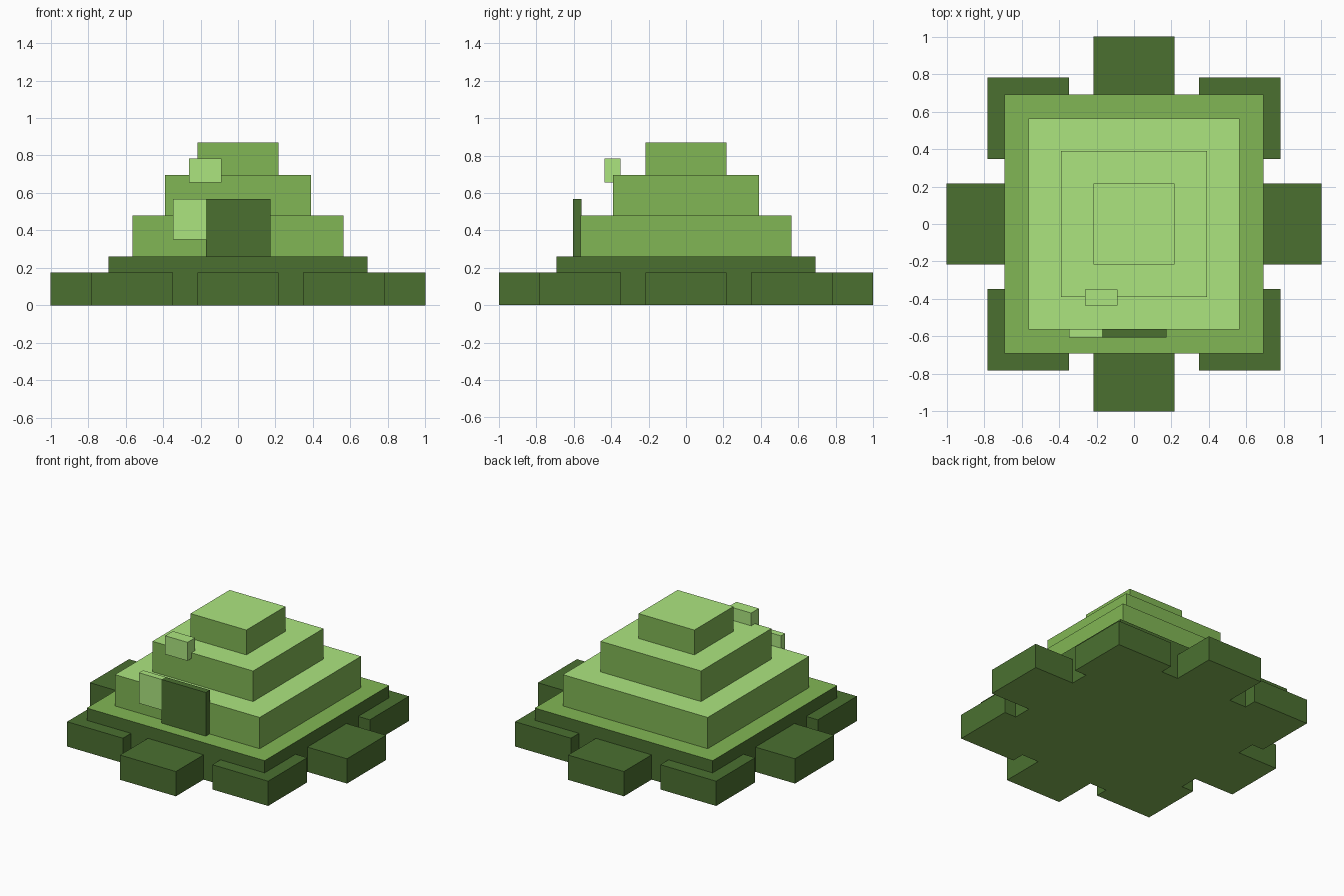
import bpy
import bmesh
from mathutils import Vector

if "Cube" in bpy.data.objects:
    bpy.data.objects.remove(bpy.data.objects["Cube"], do_unlink=True)


def make_material(name, rgb):
    mat = bpy.data.materials.new(name)
    mat.use_nodes = True
    colour = (*rgb, 1.0)
    mat.diffuse_color = colour
    mat.node_tree.nodes["Principled BSDF"].inputs["Base Color"].default_value = colour
    return mat


dark = make_material("dark green", (0.070, 0.163, 0.030))
mid = make_material("leaf green", (0.222, 0.47, 0.090))
light = make_material("pale green", (0.414, 0.783, 0.213))


def box(name, low, high, side, top=None, bottom=None):
    """Box between two corners, with optional colours for its top and bottom."""
    low, high = Vector(low), Vector(high)
    bm = bmesh.new()
    bmesh.ops.create_cube(bm, size=1)
    bmesh.ops.scale(bm, vec=high - low, verts=bm.verts)
    bmesh.ops.translate(bm, vec=(low + high) / 2, verts=bm.verts)
    bm.normal_update()
    for face in bm.faces:
        if face.normal.z > 0.5:
            face.material_index = 1
        elif face.normal.z < -0.5:
            face.material_index = 2
    mesh = bpy.data.meshes.new(name)
    bm.to_mesh(mesh)
    bm.free()
    for mat in (side, top or side, bottom or side):
        mesh.materials.append(mat)
    obj = bpy.data.objects.new(name, mesh)
    bpy.context.collection.objects.link(obj)


# Stepped body: half width, bottom, top, colours
tiers = [
    ("base_slab", 0.692, 0, 0.26, dark, mid),
    ("lower_tier", 0.563, 0.26, 0.48, mid, light),
    ("middle_tier", 0.391, 0.48, 0.695, mid, light),
    ("top_tier", 0.217, 0.695, 0.87, mid, light),
]
for name, r, z0, z1, side, top in tiers:
    box(name, (-r, -r, z0), (r, r, z1), side, top, mid)

# Ring of blocks: one on each side and one on each corner
half, height = 0.217, 0.174
for i in (-1, 0, 1):
    for j in (-1, 0, 1):
        if i == 0 and j == 0:
            continue
        reach = 0.565 if i and j else 1 - half
        x, y = i * reach, j * reach
        kind = "corner_block" if i and j else "side_block"
        box(kind, (x - half, y - half, 0), (x + half, y + half, height), dark, bottom=mid)

# Doorway and the pale details on the front
box("door", (-0.17, -0.605, 0.26), (0.173, -0.56, 0.567), dark)
box("door_side_panel", (-0.347, -0.605, 0.352), (-0.17, -0.56, 0.567), light)
box("floating_block", (-0.262, -0.435, 0.655), (-0.088, -0.35, 0.785), light)
